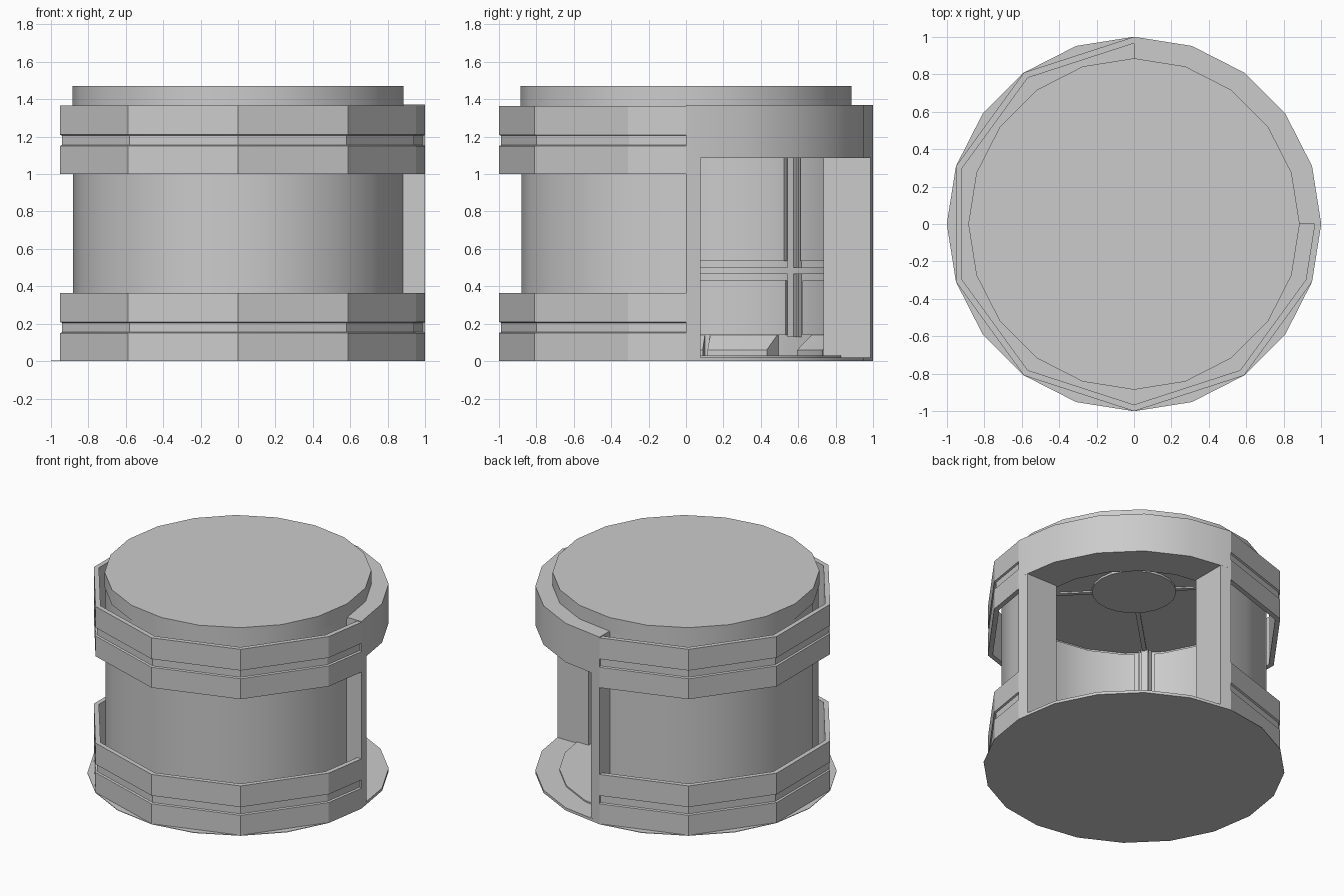
import bpy
import bmesh
from math import radians, cos, sin

cube = bpy.data.objects.get("Cube")
if cube:
    bpy.data.objects.remove(cube, do_unlink=True)

# One plain grey for everything
COLOUR = (0.6, 0.6, 0.6, 1.0)
grey = bpy.data.materials.new("plain grey")
grey.use_nodes = True
grey.diffuse_color = COLOUR
bsdf = next(n for n in grey.node_tree.nodes if n.type == 'BSDF_PRINCIPLED')
bsdf.inputs["Base Color"].default_value = COLOUR


def finish(obj, name, smooth=True):
    obj.name = name
    obj.data.materials.append(grey)
    bpy.ops.object.select_all(action='DESELECT')
    obj.select_set(True)
    bpy.context.view_layer.objects.active = obj
    if smooth:
        bpy.ops.object.shade_smooth_by_angle(angle=radians(25))
    return obj


def from_rings(name, rings):
    """Solid joining equal closed rings of points, with both ends capped."""
    bm = bmesh.new()
    loops = [[bm.verts.new(p) for p in ring] for ring in rings]
    n = len(loops[0])
    for a, b in zip(loops, loops[1:]):
        for i in range(n):
            j = (i + 1) % n
            bm.faces.new((a[i], a[j], b[j], b[i]))
    bm.faces.new(loops[0])
    bm.faces.new(loops[-1])
    bmesh.ops.recalc_face_normals(bm, faces=bm.faces)
    mesh = bpy.data.meshes.new(name)
    bm.to_mesh(mesh)
    bm.free()
    obj = bpy.data.objects.new(name, mesh)
    bpy.context.collection.objects.link(obj)
    return finish(obj, name)


def sweep(name, profile, angles):
    """Sweep an (r, z) profile around the vertical axis."""
    return from_rings(name, [[(r * cos(radians(a)), r * sin(radians(a)), z)
                              for r, z in profile] for a in angles])


def rect(r0, r1, z0, z1):
    return [(r0, z0), (r1, z0), (r1, z1), (r0, z1)]


def steps(a0, a1):
    """Angles from a0 to a1 through every multiple of 18 degrees."""
    return [a0] + [a for a in range(0, 361, 18) if a0 < a < a1] + [a1]


def disc(name, r, z0, z1):
    bpy.ops.mesh.primitive_cylinder_add(vertices=20, radius=r, depth=z1 - z0,
                                        location=(0, 0, (z0 + z1) / 2))
    return finish(bpy.context.object, name)


def radial_box(name, angle, r0, r1, width, z0, z1):
    bpy.ops.mesh.primitive_cube_add(size=1)
    obj = bpy.context.object
    mid = (r0 + r1) / 2
    obj.location = (mid * cos(angle), mid * sin(angle), (z0 + z1) / 2)
    obj.scale = (r1 - r0, width, z1 - z0)
    obj.rotation_euler.z = angle
    return finish(obj, name, False)


# Base, floor and roof
disc("base_plate", 1.0, 0, 0.004)
disc("floor", 0.84, 0.004, 0.03)
disc("roof_cap", 0.885, 1.36, 1.47)

# Three-quarter round wall, open where the doorway stands
sweep("round_wall", rect(0.84, 0.88, 0, 1.37), steps(90, 360))

# Coarse outer bands with a shallow groove, standing clear of the wall
BAND_ANGLES = list(range(90, 343, 36)) + [360]
for label, z in (("lower", 0.0), ("upper", 1.0)):
    profile = [(0.965, z), (1, z), (1, z + 0.15), (0.988, z + 0.155),
               (0.988, z + 0.205), (1, z + 0.21), (1, z + 0.365),
               (0.965, z + 0.365)]
    sweep(label + "_band", profile, BAND_ANGLES)

# Deep doorway filling the remaining quarter
DEEP = 0.735
sweep("door_header", rect(DEEP, 1, 1.085, 1.37), steps(0, 90))
sweep("door_sill", rect(DEEP, 1, 0, 0.02), steps(0, 90))
JAMB = [(DEEP, 0), (1, 0), (0.987, 0.078), (DEEP, 0.078)]
from_rings("left_jamb", [[(x, y, z) for x, y in JAMB] for z in (0, 1.09)])
from_rings("right_jamb", [[(y, x, z) for x, y in JAMB] for z in (0, 1.09)])

# Interior pillars and roof ribs on the diagonals
disc("ceiling_hub", 0.28, 1.345, 1.362)
for i in range(4):
    a = radians(45 + 90 * i)
    radial_box("ceiling_rib", a, 0.27, 0.82, 0.03, 1.35, 1.362)
    if i:
        radial_box("pillar", a, 0.79, 0.84, 0.045, 0.13, 1.36)
        for side in (-1, 1):
            radial_box("pillar_trim", a + side * 0.045, 0.81, 0.84, 0.012, 0.13, 1.36)

# Interior lining between the pillars
for a0, a1 in ((92, 130.5), (139.5, 220.5), (229.5, 310.5), (319.5, 358)):
    sweep("upper_panel", rect(0.805, 0.84, 0.535, 1.33), steps(a0, a1))
    sweep("lower_panel", rect(0.82, 0.84, 0.14, 0.43), steps(a0, a1))
sweep("wall_rail", rect(0.795, 0.84, 0.465, 0.5), steps(91, 359))

# Sloped floor skirting in short lengths
SKIRT = [(0.84, 0.03), (0.735, 0.03), (0.735, 0.06), (0.83, 0.14), (0.84, 0.14)]
for a0, a1 in ((96, 126), (144, 171), (173, 187), (189, 216),
               (234, 261), (263, 277), (279, 306), (324, 354)):
    sweep("floor_skirting", SKIRT, steps(a0, a1))
